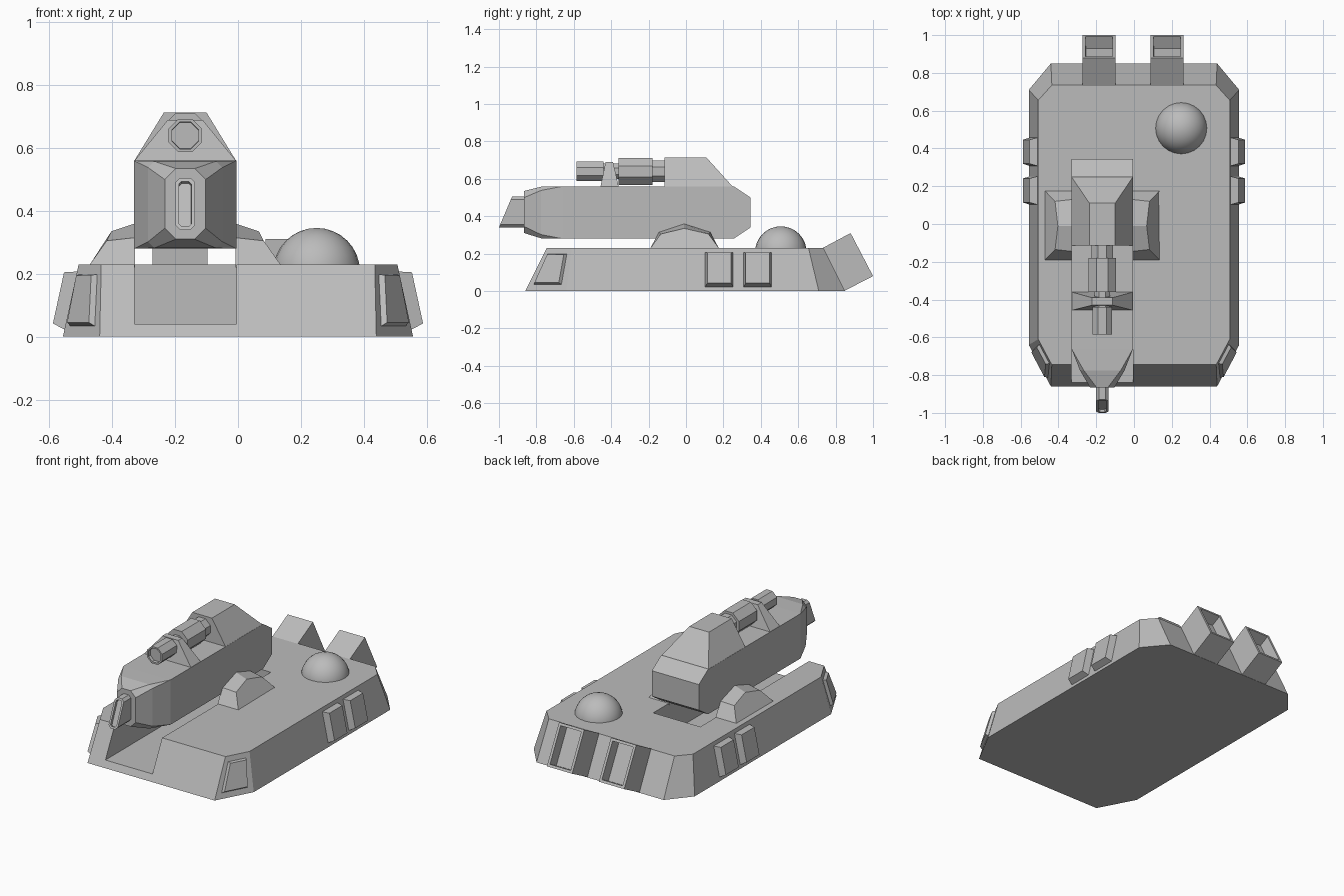
import bpy, bmesh, math
from mathutils import Vector

if "Cube" in bpy.data.objects:
    bpy.data.objects.remove(bpy.data.objects["Cube"])

grey = bpy.data.materials.new("plain grey")
grey.diffuse_color = (0.5, 0.5, 0.5, 1)
grey.use_nodes = True
grey.node_tree.nodes["Principled BSDF"].inputs["Base Color"].default_value = grey.diffuse_color
CX = -0.168  # centre line of the offset turret


def loft(name, rings, recess=None):
    """Skin equal-length rings; optional (inset, depth) pairs on the last cap."""
    bm = bmesh.new()
    vr = [[bm.verts.new(p) for p in r] for r in rings]
    n = len(vr[0])
    for a, b in zip(vr, vr[1:]):
        for i in range(n):
            j = (i + 1) % n
            bm.faces.new((a[i], a[j], b[j], b[i]))
    bm.faces.new(vr[0][::-1])
    cap = bm.faces.new(vr[-1])
    bmesh.ops.recalc_face_normals(bm, faces=bm.faces[:])
    for inset, depth in recess or []:
        bmesh.ops.inset_region(bm, faces=[cap], thickness=inset, use_even_offset=True)
        if depth:
            cap.normal_update()
            off = cap.normal * depth
            edge_faces = bmesh.ops.inset_region(bm, faces=[cap], thickness=0.001)
            for v in cap.verts:
                v.co += off
    bmesh.ops.remove_doubles(bm, verts=bm.verts[:], dist=0.0003)
    bmesh.ops.recalc_face_normals(bm, faces=bm.faces[:])
    me = bpy.data.meshes.new(name)
    bm.to_mesh(me)
    bm.free()
    me.materials.append(grey)
    ob = bpy.data.objects.new(name, me)
    bpy.context.collection.objects.link(ob)
    return ob


def rect(x1, x2, y1, y2, z):
    return [(x1, y1, z), (x2, y1, z), (x2, y2, z), (x1, y2, z)]


def octo(y, h, z1, z2, c, shear=0):
    """Chamfered upright rectangle across the turret axis."""
    pts = [(-h + c, z1), (h - c, z1), (h, z1 + c), (h, z2 - c),
           (h - c, z2), (-h + c, z2), (-h, z2 - c), (-h, z1 + c)]
    return [(CX + x, y + shear * (z - z1), z) for x, z in pts]


def plate(name, quad, height, inset):
    """Raised bevelled panel on a sloping quad."""
    q = [Vector(p) for p in quad]
    mid = sum(q, Vector()) / 4
    nor = (q[1] - q[0]).cross(q[3] - q[0]).normalized()
    if nor.dot(Vector((mid.x, 0, 0))) < 0:
        nor = -nor
    top = []
    for i in range(4):
        a = (q[i - 1] - q[i]).normalized()
        b = (q[(i + 1) % 4] - q[i]).normalized()
        top.append(q[i] + (a + b) * inset + nor * height)
    return loft(name, [[p - nor * 0.01 for p in q], top])


# Hull: tapered slab with cut corners
def outline(cx, sx, yf, yfs, yrs, yr, z):
    return [(-cx, yf, z), (cx, yf, z), (sx, yfs, z), (sx, yrs, z),
            (cx, yr, z), (-cx, yr, z), (-sx, yrs, z), (-sx, yfs, z)]


hull = loft("hull", [outline(.44, .557, -.86, -.64, .71, .85, 0),
                     outline(.435, .507, -.745, -.61, .655, .735, .23)])

# Open channel under the turret
cutter = loft("channel_cutter", [rect(-.33, -.004, -1.1, .33, .04),
                                 rect(-.33, -.004, -1.1, .33, .5)])
cutter.hide_render = True
mod = hull.modifiers.new("channel", "BOOLEAN")
mod.operation, mod.object, mod.solver = "DIFFERENCE", cutter, "EXACT"
bpy.context.view_layer.objects.active = hull
bpy.ops.object.modifier_apply(modifier="channel")
bpy.data.objects.remove(cutter)

for s, side in ((-1, "left"), (1, "right")):
    # Side vents
    def wall(y, z):
        return (s * (.557 - .05 * z / .23), y, z)
    for k, y in enumerate((.10, .305)):
        plate(f"{side}_vent_{k + 1}", [wall(y, .02), wall(y + .155, .02),
              wall(y + .155, .21), wall(y, .21)], .04, .014)

    # Front corner panels
    c = [Vector((s * x, y, z)) for x, y, z in
         ((.44, -.86, 0), (.557, -.64, 0), (.507, -.61, .23), (.435, -.745, .23))]

    def corner(u, v):
        return c[0].lerp(c[1], u).lerp(c[3].lerp(c[2], u), v)
    plate(f"{side}_corner_panel", [corner(.13, .13), corner(.87, .13),
          corner(.87, .88), corner(.13, .88)], .018, .012)

    # Rear exhaust boxes, tilted and hollow
    a, b = s * .18 - .092, s * .18 + .083
    loft(f"{side}_exhaust", [
        [(a, .73, .23), (b, .73, .23), (b, .845, 0), (a, .845, 0)],
        [(a, .88, .31), (b, .88, .31), (b, 1, .08), (a, 1, .08)]], [(.016, -.07)])

    # Trunnion humps either side of the turret
    inner = [(.16, -.19, .22), (.16, -.19, .23), (.16, -.145, .315), (.16, -.01, .36),
             (.16, .13, .315), (.16, .175, .23), (.16, .175, .22)]
    outer = [(.305, -.19, .22), (.303, -.19, .23), (.25, -.135, .305), (.235, -.01, .335),
             (.25, .12, .305), (.303, .175, .23), (.305, .175, .22)]
    loft(f"{side}_trunnion", [[(CX + s * o, y, z) for o, y, z in r] for r in (inner, outer)])

# Smooth dome on the deck
bpy.ops.mesh.primitive_uv_sphere_add(segments=24, ring_count=16, radius=.138,
                                     location=(.25, .507, .208))
dome = bpy.context.object
dome.name = "dome"
dome.data.materials.append(grey)
bpy.ops.object.shade_smooth_by_angle()

# Turret body, tapering to an upright octagonal nose
loft("turret_body", [octo(.345, .163, .34, .50, 0), octo(.255, .163, .28, .56, 0),
                     octo(-.66, .163, .28, .56, 0), octo(-.775, .118, .282, .558, .02),
                     octo(-.865, .065, .31, .535, .035)], [(.012, 0)])

# Raised cabin at the turret rear
loft("cabin", [rect(CX - .163, CX + .163, -.115, .25, .558),
               rect(CX - .068, CX + .068, -.115, .11, .713)])

# Slanted muzzle
loft("muzzle", [octo(-.84, .032, .34, .505, .015),
                octo(-1, .032, .34, .505, .015, .07 / .165)], [(.012, -.015)])

# Sight tube with stepped octagonal rings
steps = [(-.10, .062), (-.18, .062), (-.18, .078), (-.36, .078), (-.36, .045),
         (-.44, .045), (-.44, .057), (-.585, .057)]
loft("sight_tube", [[(CX + r * math.cos((i + .5) * math.pi / 4), y,
                      .64 + r * math.sin((i + .5) * math.pi / 4)) for i in range(8)]
                    for y, r in steps], [(.01, -.02)])

# Bracket holding the sight
loft("sight_bracket", [rect(CX - .163, CX + .163, -.457, -.36, .558),
                       rect(CX - .055, CX + .055, -.43, -.39, .69)])
